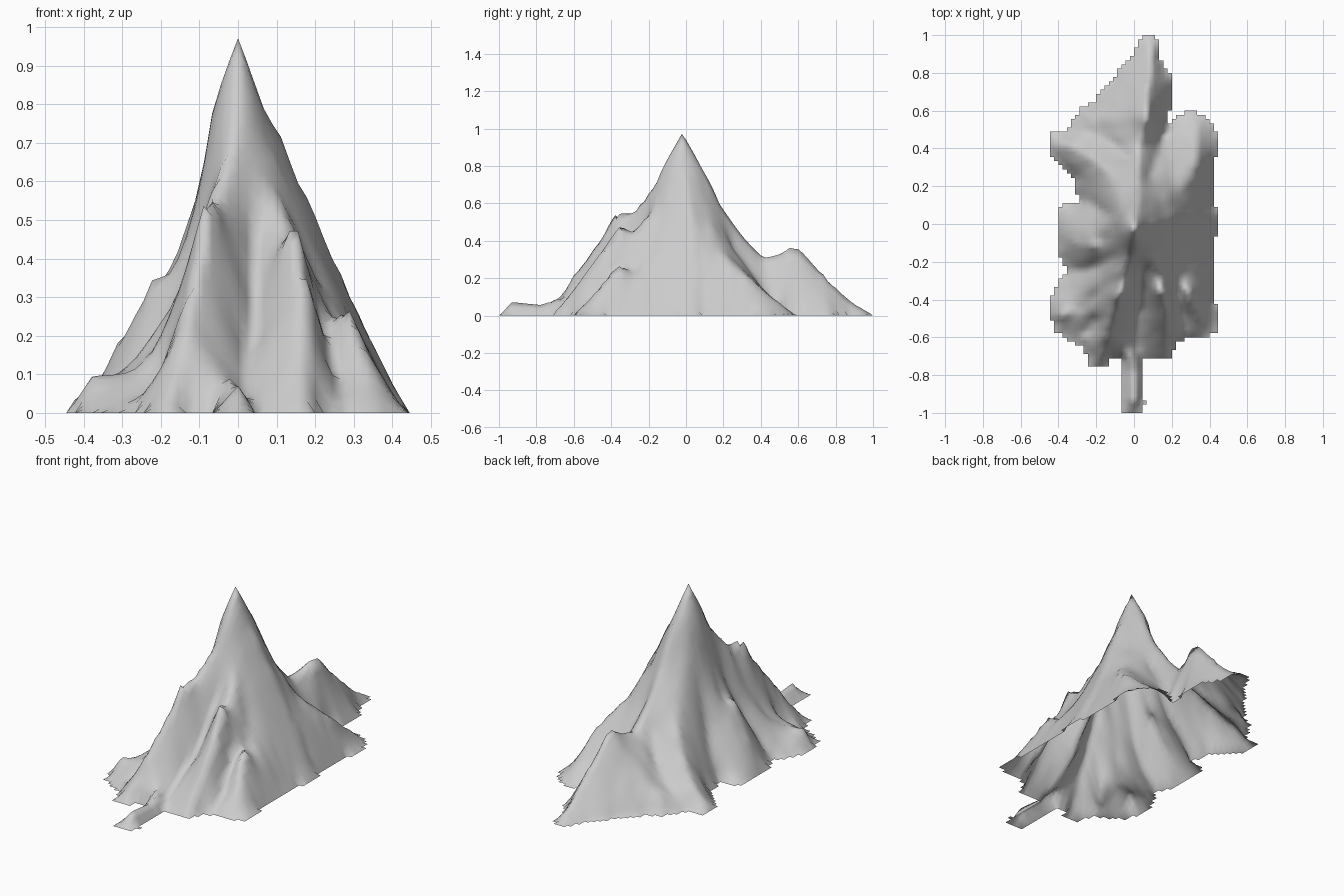
import bpy, bmesh, math, random
from mathutils import Vector

random.seed(4)
NX, NY = 40, 90
SX, SY = 0.89 / NX, 2.0 / NY

# Footprint seen from above
outline = [(-.06, -1.01), (.02, -1.01), (.06, -.95), (.035, -.88), (.05, -.7), (.2, -.7),
           (.22, -.63), (.28, -.61), (.36, -.61), (.45, -.57), (.45, -.44), (.42, -.4),
           (.42, -.08), (.45, -.06), (.45, .08), (.42, .1), (.42, .34), (.45, .36),
           (.45, .48), (.36, .58), (.3, .6), (.22, .56), (.17, .5), (.2, .65),
           (.2, .78), (.13, .88), (.12, 1.01), (.05, 1.01), (0, .9), (-.18, .7),
           (-.22, .64), (-.28, .62), (-.37, .48), (-.45, .5), (-.45, .36), (-.32, .25),
           (-.29, .12), (-.38, .1), (-.41, .03), (-.41, -.15), (-.35, -.24), (-.43, -.36),
           (-.45, -.45), (-.42, -.56), (-.36, -.61), (-.26, -.65), (-.25, -.76),
           (-.13, -.76), (-.12, -.7), (-.06, -.7)]

def inside(x, y):
    hit = False
    for (ax, ay), (bx, by) in zip(outline, outline[1:] + outline[:1]):
        if (ay > y) != (by > y) and x < ax + (y - ay) * (bx - ax) / (by - ay):
            hit = not hit
    return hit

cells = {(i, j) for i in range(NX) for j in range(NY)
         if inside((i + .5) * SX - .445, (j + .5) * SY - 1)}
nodes = {(i + a, j + b) for i, j in cells for a in (0, 1) for b in (0, 1)}
inner = {(i, j) for i, j in nodes
         if all((i - a, j - b) in cells for a in (0, 1) for b in (0, 1))}
height = {n: 0.0 for n in nodes}
fixed = {}

def crease(*pts):
    """Pin the surface to a ridge or gully line."""
    for a, b in zip(pts, pts[1:]):
        a, b = Vector(a), Vector(b)
        steps = max(2, int((b - a).xy.length / SX * 2))
        for k in range(steps + 1):
            p = a.lerp(b, k / steps)
            n = (round((p.x + .445) / SX), round((p.y + 1) / SY))
            if n in inner:
                fixed[n] = p.z

top = (0, -.02, .975)
# Front ridges with shoulder peaks
crease(top, (-.03, -.2, .66), (-.07, -.27, .555), (-.08, -.38, .56), (-.1, -.45, .43),
       (-.13, -.55, .29), (-.16, -.66, .12), (-.18, -.75, .02))
crease(top, (.05, -.08, .76), (.1, -.14, .61), (.14, -.28, .44), (.145, -.36, .49),
       (.17, -.45, .36), (.18, -.55, .22), (.18, -.68, .04))
crease((.1, -.14, .61), (.2, -.2, .36), (.26, -.28, .22), (.285, -.36, .28),
       (.33, -.46, .15), (.38, -.54, .04))
# Right ridge
crease(top, (.07, 0, .8), (.14, .02, .65), (.2, .04, .51), (.28, .06, .31),
       (.32, .08, .25), (.4, .08, .06))
# Back ridge with second peak, and its left arm
crease(top, (.02, .15, .69), (.02, .2, .57), (.03, .3, .43), (.03, .42, .31),
       (.05, .5, .33), (.07, .58, .395), (.07, .65, .32), (.08, .75, .2),
       (.08, .85, .11), (.08, .97, .02))
crease((.07, .58, .38), (-.05, .57, .24), (-.15, .57, .14), (-.27, .57, .05))
# Back right lobe
crease(top, (.06, .06, .76), (.14, .12, .54), (.22, .18, .37), (.3, .24, .27),
       (.33, .32, .22), (.34, .44, .12), (.34, .56, .02))
# Left ridges
crease(top, (-.05, -.02, .82), (-.1, -.03, .62), (-.14, -.06, .45), (-.18, -.09, .34),
       (-.23, -.12, .36), (-.28, -.11, .22), (-.33, -.06, .16), (-.39, -.04, .03))
crease(top, (-.05, .1, .65), (-.1, .22, .43), (-.18, .32, .29), (-.27, .38, .16),
       (-.35, .42, .1), (-.42, .43, .04))
crease((-.07, -.27, .555), (-.14, -.32, .36), (-.2, -.37, .19), (-.28, -.45, .1),
       (-.38, -.48, .1), (-.43, -.49, .03))
# Front foot spur
crease((-.02, -.68, .1), (0, -.78, .06), (0, -.94, .08), (-.02, -.98, .02))
# Gullies
crease((.05, -.23, .47), (.045, -.36, .27), (.03, -.5, .13), (.02, -.66, .03))
crease((.22, -.34, .22), (.25, -.46, .11), (.27, -.56, .03))
crease((.09, .24, .38), (.13, .38, .19), (.16, .47, .05))
crease((-.03, .35, .3), (-.12, .43, .18), (-.24, .49, .08))
crease((-.12, -.18, .4), (-.2, -.23, .19), (-.32, -.25, .04))
crease((-.13, .05, .42), (-.2, .08, .2), (-.27, .13, .06))
crease((-.19, -.5, .1), (-.25, -.58, .03))

# Summit cone
for i, j in inner:
    drop = math.hypot(2.8 * (i * SX - .445), 1.75 * (j * SY - .98))
    if drop < .2:
        fixed[i, j] = .975 - drop

# Stretch the surface between the creases
around = ((1, 0), (-1, 0), (0, 1), (0, -1))
order = sorted(inner)
rough = {n: random.uniform(-.003, .0036) for n in order}
height.update(fixed)
for _ in range(220):
    for i, j in order:
        if (i, j) not in fixed:
            mean = sum(height[i + a, j + b] for a, b in around) / 4 + rough[i, j]
            height[i, j] += 1.6 * (mean - height[i, j])

# Weather the creases slightly
soft = {(i, j): .6 * height[i, j] + .1 * sum(height[i + a, j + b] for a, b in around)
        for i, j in order if height[i, j] < .85}
height.update(soft)

bm = bmesh.new()
verts = {(i, j): bm.verts.new((i * SX - .445, j * SY - 1, max(0, height[i, j])))
         for i, j in sorted(nodes)}
for i, j in sorted(cells):
    bm.faces.new([verts[i, j], verts[i + 1, j], verts[i + 1, j + 1], verts[i, j + 1]]).smooth = True
mesh = bpy.data.meshes.new("mountain")
bm.to_mesh(mesh)
bm.free()
mountain = bpy.data.objects.new("mountain", mesh)
bpy.context.collection.objects.link(mountain)
